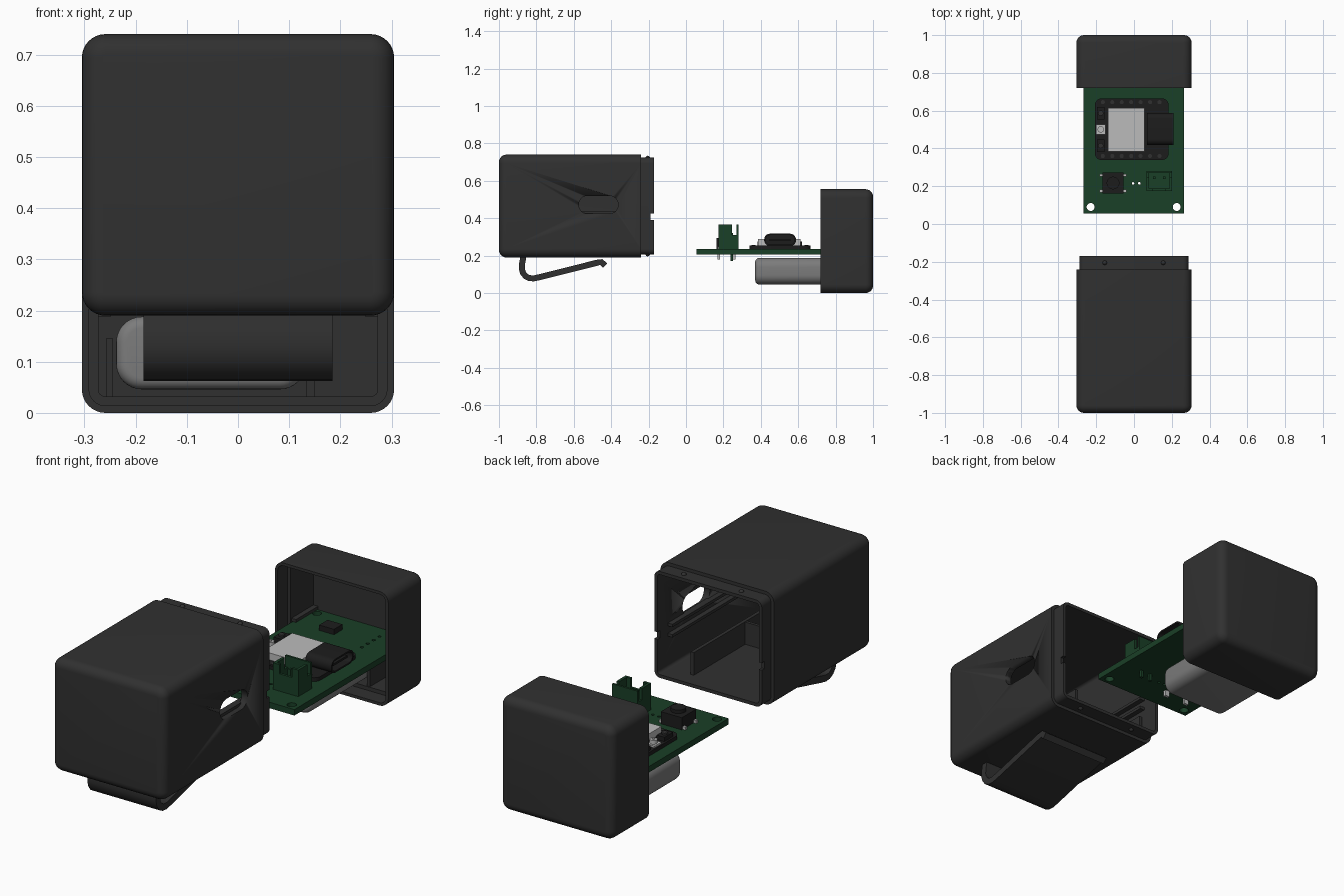
import bpy, bmesh, math
from mathutils import Matrix, Vector

if "Cube" in bpy.data.objects:
    bpy.data.objects.remove(bpy.data.objects["Cube"])


def material(name, r, g, b):
    m = bpy.data.materials.new(name)
    m.diffuse_color = (r, g, b, 1)
    m.use_nodes = True
    m.node_tree.nodes["Principled BSDF"].inputs["Base Color"].default_value = m.diffuse_color
    return m


DARK = material("dark_plastic", 0.03, 0.03, 0.03)
BLACK = material("black_plastic", 0.012, 0.012, 0.012)
GREEN = material("board_green", 0.01, 0.05, 0.02)
SILVER = material("silver", 0.5, 0.5, 0.5)
GREY = material("battery_grey", 0.2, 0.2, 0.2)


def finish(name, bm, mat, smooth=True):
    bmesh.ops.recalc_face_normals(bm, faces=bm.faces)
    me = bpy.data.meshes.new(name)
    bm.to_mesh(me)
    bm.free()
    ob = bpy.data.objects.new(name, me)
    bpy.context.collection.objects.link(ob)
    if mat:
        me.materials.append(mat)
    if smooth:
        bpy.context.view_layer.objects.active = ob
        bpy.ops.object.select_all(action='DESELECT')
        ob.select_set(True)
        bpy.ops.object.shade_smooth_by_angle(angle=math.radians(35))
    return ob


def boxes(name, mat, items):
    """Boxes given as (x0, x1, y0, y1, z0, z1), in one object."""
    bm = bmesh.new()
    for x0, x1, y0, y1, z0, z1 in items:
        m = Matrix.Translation(((x0+x1)/2, (y0+y1)/2, (z0+z1)/2)) @ \
            Matrix.Diagonal((x1-x0, y1-y0, z1-z0, 1))
        bmesh.ops.create_cube(bm, size=1, matrix=m)
    return finish(name, bm, mat, False)


def discs(name, mat, items, seg=20):
    """Vertical cylinders given as (x, y, z0, z1, radius)."""
    bm = bmesh.new()
    for x, y, z0, z1, r in items:
        bmesh.ops.create_cone(bm, cap_ends=True, segments=seg, radius1=r, radius2=r,
                              depth=z1-z0, matrix=Matrix.Translation((x, y, (z0+z1)/2)))
    return finish(name, bm, mat)


def loft(name, mat, hw, hh, radius, rings, place, seg=8):
    """Rounded-rectangle rings (inset, depth) joined in sequence; place maps (u, depth, v)."""
    bm = bmesh.new()
    loops = []
    for inset, t in rings:
        w, h, r = hw-inset, hh-inset, max(radius-inset, 0.006)
        pts = []
        for q, (sx, sz) in enumerate(((1, 1), (-1, 1), (-1, -1), (1, -1))):
            for i in range(seg+1):
                a = math.pi/2*(q+i/seg)
                pts.append((sx*(w-r)+r*math.cos(a), t, sz*(h-r)+r*math.sin(a)))
        loops.append([bm.verts.new(place(*p)) for p in pts])
    n = len(loops[0])
    for a, b in zip(loops, loops[1:]):
        for i in range(n):
            bm.faces.new((a[i], a[(i+1) % n], b[(i+1) % n], b[i]))
    bm.faces.new(loops[0])
    bm.faces.new(loops[-1])
    return finish(name, bm, mat)


def round_end(y, r, inward, n=6):
    """Quarter-round rim starting on the end face."""
    return [(r*(1-math.sin(math.pi/2*i/n)), y+inward*r*(1-math.cos(math.pi/2*i/n)))
            for i in range(n+1)]


def cut(ob, cutter):
    m = ob.modifiers.new("cut", 'BOOLEAN')
    m.object, m.operation, m.solver = cutter, 'DIFFERENCE', 'EXACT'
    bpy.context.view_layer.objects.active = ob
    bpy.ops.object.modifier_apply(modifier=m.name)
    bpy.data.objects.remove(cutter)


def along_y(cx, cz):
    return lambda u, t, v: (cx+u, t, cz+v)


def along_x(cy, cz):
    return lambda u, t, v: (t, cy+u, cz+v)


# Main case: open at the back, with a stepped lip and port slot
case = loft("case_body", DARK, 0.305, 0.275, 0.046,
            round_end(-1, 0.04, 1) + [(0, -0.24), (0.016, -0.24), (0.016, -0.17),
                                      (0.032, -0.17), (0.032, -0.965)], along_y(0, 0.465))
cut(case, loft("slot_cutter", None, 0.105, 0.048, 0.047, [(0, 0.2), (0, 0.4)],
               along_x(-0.468, 0.472)))
for s in (-1, 1):
    cut(case, boxes("lip_notch_cutter", None, [sorted((s*0.26, s*0.32)) + [-0.19, -0.15, 0.39, 0.425]]))

# Board rails and battery dividers inside the case and the cap
def inner_ribs(name, base, y0, y1):
    items = []
    for x0, x1 in ((-0.28, -0.248), (0.248, 0.28)):
        for z in (0.188, 0.238):
            items.append((x0, x1, y0, y1, base+z, base+z+0.014))
    items += [(-0.258, -0.244, y0, y1, base+0.02, base+0.145),
              (0.133, 0.15, y0, y1, base+0.02, base+0.145)]
    boxes(name, DARK, items)


inner_ribs("case_ribs", 0.187, -0.97, -0.25)
inner_ribs("cap_ribs", 0, 0.80, 0.98)
boxes("battery_stop", DARK, [(-0.25, 0.14, -0.66, -0.645, 0.21, 0.33)])

# Snap bumps on the lip
bm = bmesh.new()
for x in (-0.155, 0.155):
    for z in (0.722, 0.208):
        bmesh.ops.create_uvsphere(bm, u_segments=16, v_segments=8, radius=0.012,
                                  matrix=Matrix.Translation((x, -0.205, z)))
finish("snap_bumps", bm, DARK)

# Belt clip: a thick bent strip under the case
path = [Vector(p) for p in ((-0.868, 0.205), (-0.872, 0.18), (-0.877, 0.155), (-0.878, 0.13),
                            (-0.872, 0.108), (-0.858, 0.09), (-0.838, 0.08), (-0.815, 0.078),
                            (-0.785, 0.084), (-0.475, 0.162), (-0.453, 0.166), (-0.432, 0.147))]
left, right = [], []
for i, p in enumerate(path):
    d = (path[min(i+1, len(path)-1)]-path[max(i-1, 0)]).normalized()
    nrm = Vector((-d.y, d.x))*0.016
    left.append(p+nrm)
    right.append(p-nrm)
bm = bmesh.new()
rows = [[bm.verts.new((x, p.x, p.y)) for p in (l, r) for x in (-0.185, 0.185)]
        for l, r in zip(left, right)]
for a, b in zip(rows, rows[1:]):
    for i, j in ((0, 1), (1, 3), (3, 2), (2, 0)):
        bm.faces.new((a[i], a[j], b[j], b[i]))
for r in (rows[0], rows[-1]):
    bm.faces.new((r[0], r[1], r[3], r[2]))
finish("belt_clip", bm, DARK)

# End cap
loft("end_cap", DARK, 0.305, 0.2775, 0.046,
     round_end(1, 0.04, -1) + [(0, 0.72), (0.014, 0.72), (0.014, 0.795),
                               (0.032, 0.795), (0.032, 0.97)], along_y(0, 0.2775))

# Battery
loft("battery", GREY, 0.185, 0.071, 0.05,
     round_end(0.37, 0.022, 1) + round_end(0.95, 0.022, -1)[::-1], along_y(-0.053, 0.117))

# Circuit board with mounting and pin holes
board = boxes("circuit_board", GREEN, [(-0.268, 0.265, 0.055, 0.968, 0.207, 0.236)])
holes = [(x, y, 0.15, 0.3, 0.021) for x in (-0.23, 0.226) for y in (0.09, 0.935)]
holes += [(0.135, 0.76+0.045*i, 0.15, 0.3, 0.008) for i in range(4)]
holes += [(x, 0.215, 0.15, 0.3, 0.007) for x in (-0.005, 0.028)]
cut(board, discs("hole_cutter", None, holes))
boxes("small_chip", BLACK, [(-0.12, -0.04, 0.795, 0.86, 0.235, 0.262)])

# Radio module: plate, pads, shield and small parts
flat = lambda u, t, v: (-0.012+u, 0.502+v, t)
loft("module_plate", BLACK, 0.195, 0.163, 0.035, [(0, 0.236), (0, 0.254)], flat)
discs("module_pads", DARK, [(-0.165+0.05*i, y, 0.25, 0.2565, 0.011)
                            for i in range(7) for y in (0.36, 0.645)], 12)
boxes("module_shield", SILVER, [(-0.137, 0.055, 0.385, 0.613, 0.25, 0.288)])
boxes("module_buttons", BLACK, [(-0.197, -0.155, y-0.033, y+0.033, 0.25, 0.275)
                                for y in (0.415, 0.587)])
discs("module_button_tops", DARK, [(-0.176, y, 0.27, 0.283, 0.014) for y in (0.415, 0.587)])
boxes("antenna_base", SILVER, [(-0.2, -0.152, 0.475, 0.527, 0.25, 0.263)])
discs("antenna_socket", SILVER, [(-0.176, 0.501, 0.26, 0.282, 0.017),
                                 (-0.176, 0.501, 0.28, 0.288, 0.006)])

# Port connector, open toward +x
loft("port_shell", BLACK, 0.085, 0.033, 0.031,
     [(0, 0.07), (0, 0.21), (0.008, 0.21), (0.008, 0.09)], along_x(0.503, 0.284))
boxes("port_tongue", BLACK, [(0.085, 0.198, 0.447, 0.559, 0.279, 0.289)])

# Push button with four legs
boxes("push_button", BLACK, [(-0.168, -0.055, 0.162, 0.272, 0.236, 0.295)])
discs("push_button_top", BLACK, [(-0.111, 0.217, 0.29, 0.312, 0.034)])
boxes("push_button_legs", SILVER, [(x-0.012, x+0.012, y-0.007, y+0.007, z, 0.25)
                                   for x in (-0.17, -0.053) for y, z in
                                   ((0.175, 0.178), (0.258, 0.178))])

# Wire socket: open-topped housing with notched walls
x0, x1 = 0.065, 0.202
boxes("wire_socket", GREEN, [
    (x0, x1, 0.175, 0.28, 0.236, 0.265),
    (x0, x1, 0.27, 0.28, 0.236, 0.365),
    (x0, x0+0.014, 0.175, 0.245, 0.236, 0.365), (x0, x0+0.014, 0.24, 0.275, 0.236, 0.31),
    (x1-0.014, x1, 0.175, 0.245, 0.236, 0.365), (x1-0.014, x1, 0.24, 0.275, 0.236, 0.31),
    (x0, x1, 0.175, 0.187, 0.236, 0.32),
    (x0, x0+0.035, 0.175, 0.187, 0.31, 0.365), (x1-0.035, x1, 0.175, 0.187, 0.31, 0.365)])
boxes("socket_pins", GREEN, [(x-0.007, x+0.007, 0.238, 0.252, 0.172, 0.32)
                             for x in (0.108, 0.16)])
